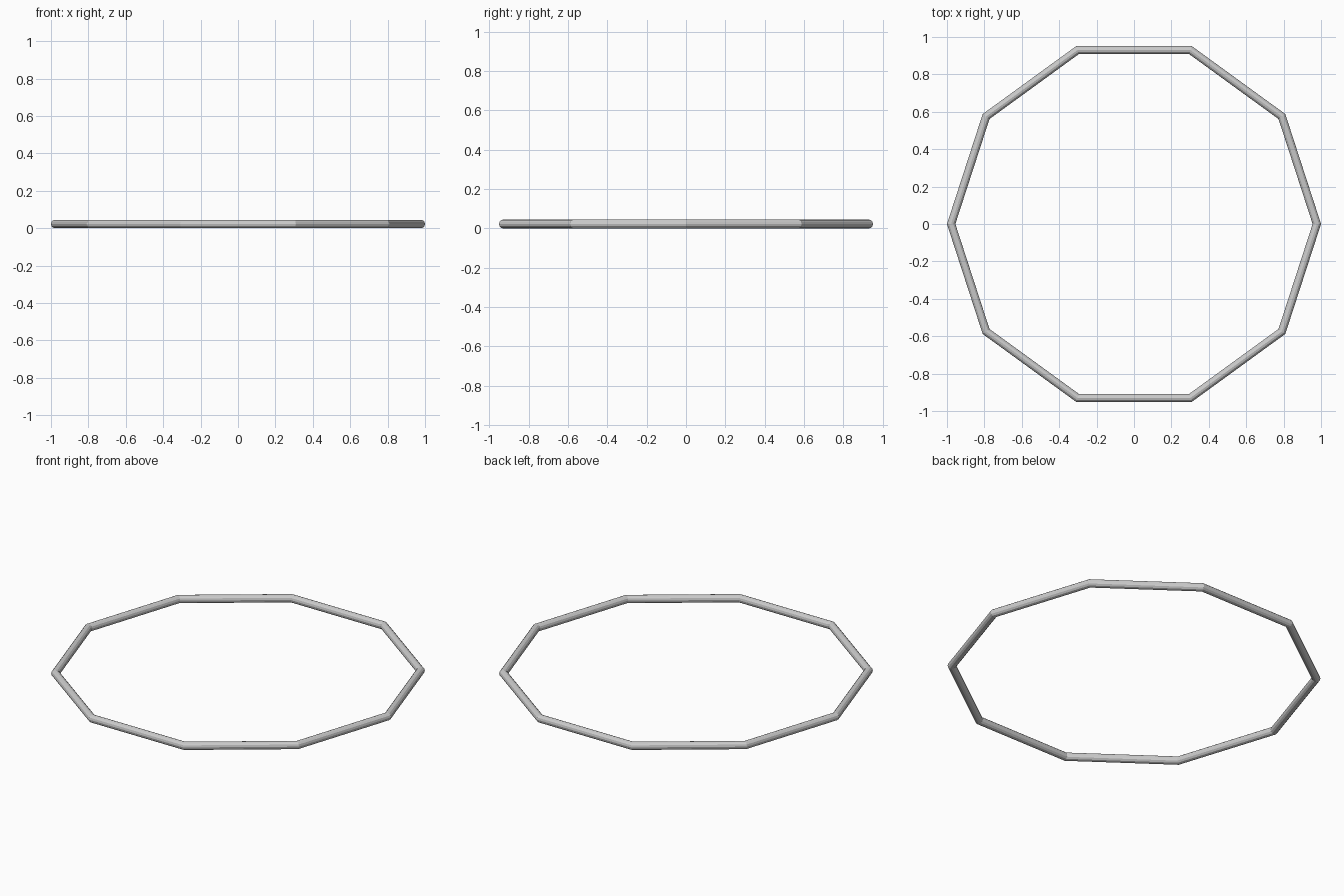
import bpy

if "Cube" in bpy.data.objects:
    bpy.data.objects.remove(bpy.data.objects["Cube"])

# Thin ten-sided ring with a round tube section
tube = 0.0225
bpy.ops.mesh.primitive_torus_add(
    major_segments=10, minor_segments=12,
    major_radius=1.0 - tube, minor_radius=tube,
    location=(0, 0, tube))
ring = bpy.context.object
ring.name = "ten_sided_ring"
bpy.ops.object.shade_flat()
